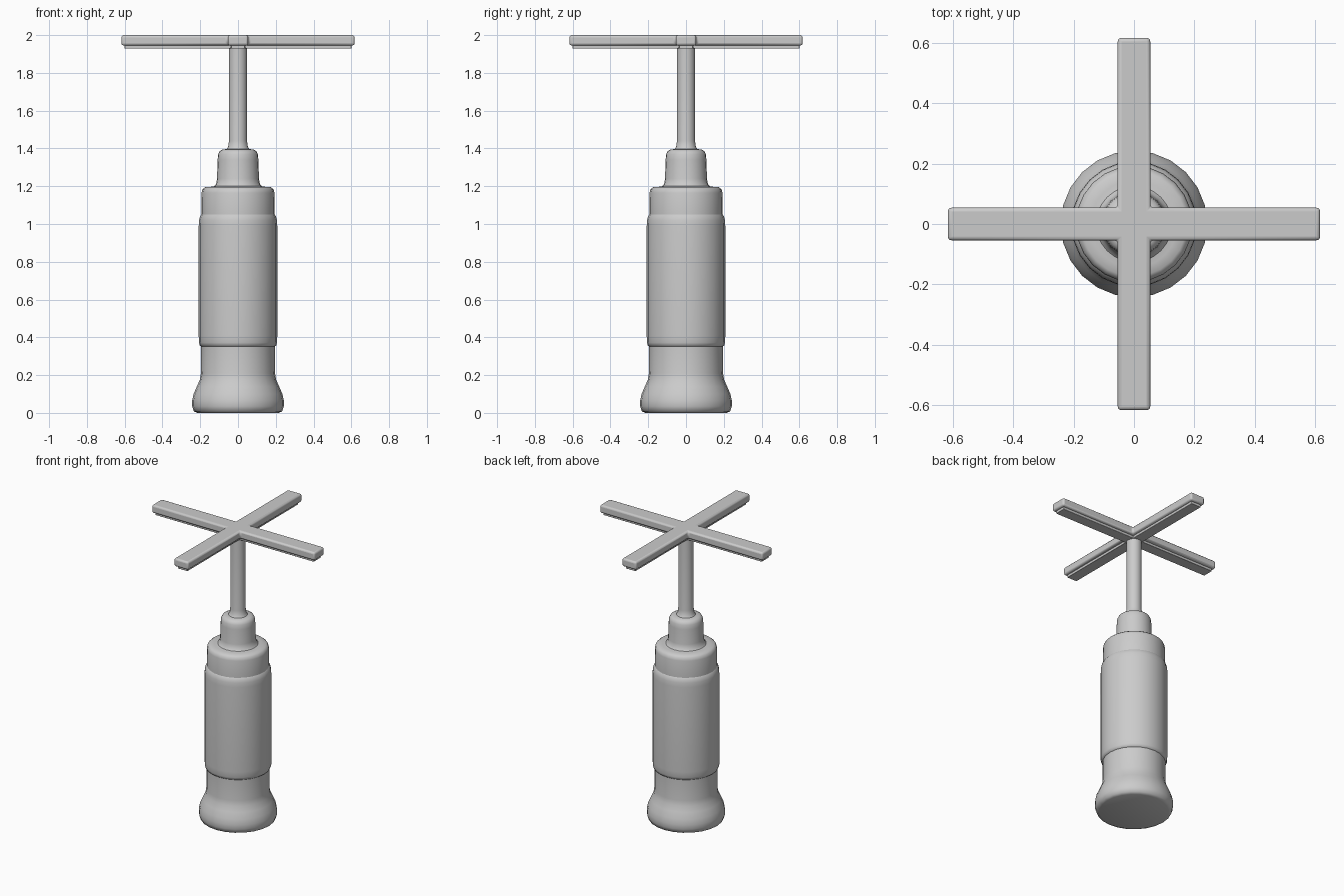
import bpy, bmesh, math

if "Cube" in bpy.data.objects:
    bpy.data.objects.remove(bpy.data.objects["Cube"])

SIDES = 24


def finish(name, bm, angle):
    bmesh.ops.recalc_face_normals(bm, faces=bm.faces)
    me = bpy.data.meshes.new(name)
    bm.to_mesh(me)
    bm.free()
    ob = bpy.data.objects.new(name, me)
    bpy.context.collection.objects.link(ob)
    bpy.ops.object.select_all(action='DESELECT')
    ob.select_set(True)
    bpy.context.view_layer.objects.active = ob
    bpy.ops.object.shade_smooth_by_angle(angle=math.radians(angle))
    return ob


def lathe(name, profile):
    """Spin (radius, z) points around the z axis."""
    bm = bmesh.new()
    vs = [bm.verts.new((r, 0, z)) for r, z in profile]
    es = [bm.edges.new(p) for p in zip(vs, vs[1:])]
    bmesh.ops.spin(bm, geom=vs + es, cent=(0, 0, 0), axis=(0, 0, 1),
                   angle=math.tau, steps=SIDES, use_duplicate=False)
    bmesh.ops.remove_doubles(bm, verts=bm.verts, dist=1e-4)
    return finish(name, bm, 50)


def cross(name, length, width, z0, z1, bevel):
    """Plus-shaped plate, extruded upwards with rounded edges."""
    bm = bmesh.new()
    quarter = [(width, width), (width, length), (-width, length)]
    pts = []
    for k in range(4):
        c, s = round(math.cos(k * math.pi / 2)), round(math.sin(k * math.pi / 2))
        pts += [(x * c - y * s, x * s + y * c) for x, y in quarter]
    face = bm.faces.new([bm.verts.new((x, y, z0)) for x, y in pts])
    ext = bmesh.ops.extrude_face_region(bm, geom=[face])
    for v in ext['geom']:
        if isinstance(v, bmesh.types.BMVert):
            v.co.z = z1
    ob = finish(name, bm, 40)
    mod = ob.modifiers.new("rounded_edges", 'BEVEL')
    mod.width = bevel
    mod.segments = 3
    return ob


# Handle, from the flared foot up to the rod
lathe("flared_foot", [(0, 0), (0.215, 0.0), (0.234, 0.008), (0.243, 0.035),
                      (0.243, 0.065), (0.235, 0.1), (0.218, 0.14),
                      (0.202, 0.175), (0.196, 0.21), (0.195, 0.355)])
lathe("grip", [(0.195, 0.352), (0.202, 0.356), (0.207, 0.372), (0.208, 0.41),
               (0.208, 0.99), (0.206, 1.02), (0.201, 1.04), (0.194, 1.05)])
lathe("collar", [(0.194, 1.05), (0.193, 1.165), (0.188, 1.184), (0.174, 1.195),
                 (0.145, 1.197), (0.126, 1.2)])
lathe("neck", [(0.126, 1.2), (0.116, 1.212), (0.111, 1.24), (0.108, 1.34),
               (0.105, 1.37), (0.097, 1.386), (0.083, 1.394), (0.06, 1.397)])
lathe("rod", [(0.06, 1.397), (0.052, 1.41), (0.048, 1.44), (0.048, 1.945)])

# Cross-shaped head with a thinner ridge beneath
cross("cross_head", 0.617, 0.054, 1.945, 2.0, 0.012)
cross("cross_ridge", 0.6, 0.037, 1.928, 1.95, 0.003)
